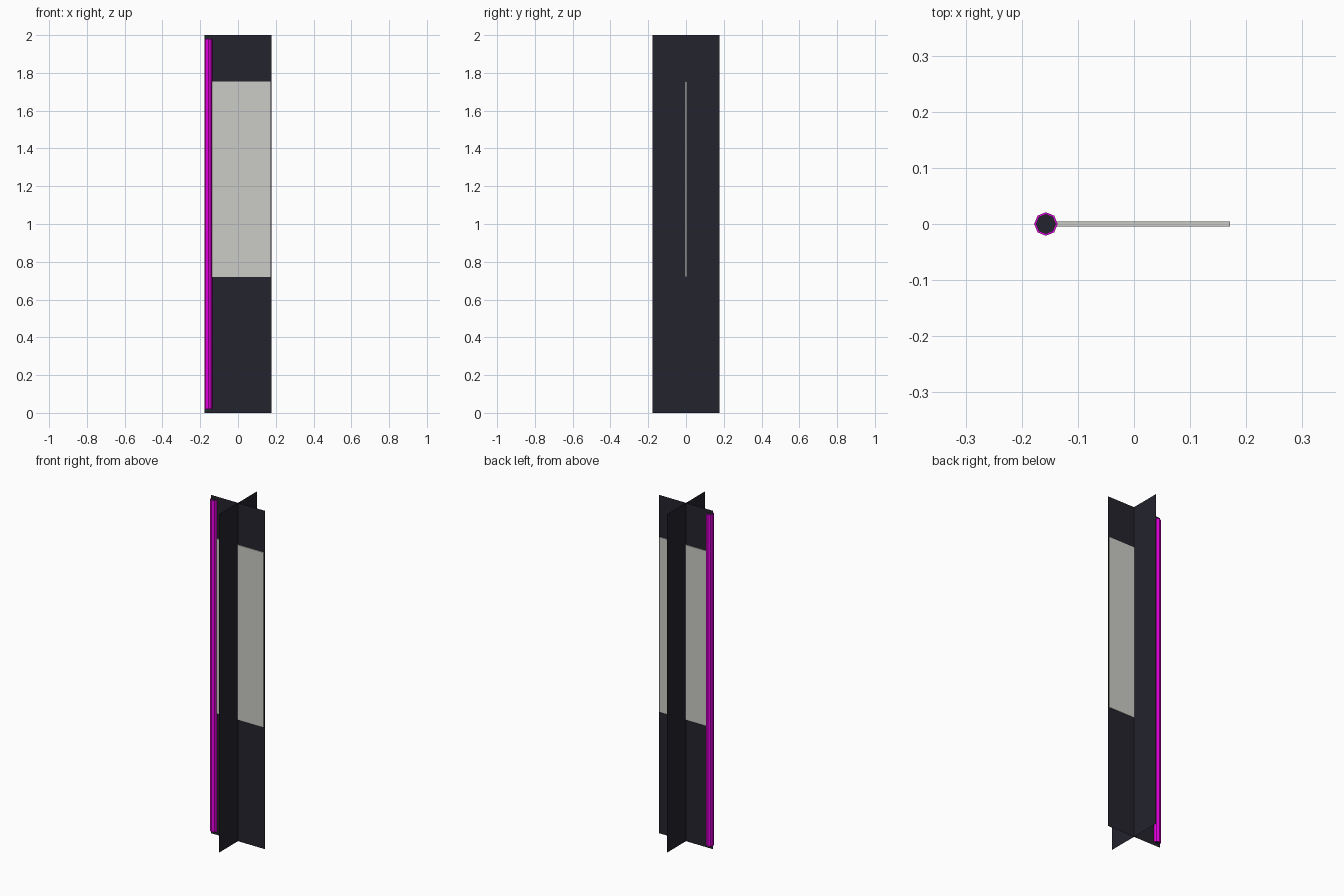
import bpy, bmesh, math
from mathutils import Matrix

if "Cube" in bpy.data.objects:
    bpy.data.objects.remove(bpy.data.objects["Cube"])


def material(name, rgb):
    m = bpy.data.materials.new(name)
    m.diffuse_color = (*rgb, 1)
    m.use_nodes = True
    m.node_tree.nodes["Principled BSDF"].inputs["Base Color"].default_value = m.diffuse_color
    return m


dark = material("dark slate", (0.017, 0.017, 0.026))
grey = material("light grey", (0.60, 0.60, 0.57))
magenta = material("magenta", (0.80, 0.0, 0.76))


def add_object(name, bm, *mats):
    me = bpy.data.meshes.new(name)
    bm.to_mesh(me)
    bm.free()
    for m in mats:
        me.materials.append(m)
    ob = bpy.data.objects.new(name, me)
    bpy.context.collection.objects.link(ob)
    return ob


# Two crossed upright cards
def card(name, angle):
    bm = bmesh.new()
    vs = [bm.verts.new((x, 0, z)) for x, z in
          ((-0.178, 0), (0.178, 0), (0.178, 2), (-0.178, 2))]
    bm.faces.new(vs)
    bmesh.ops.rotate(bm, verts=bm.verts, matrix=Matrix.Rotation(angle, 3, 'Z'))
    add_object(name, bm, dark)


card("card_wide", 0)
card("card_deep", math.pi / 2)

# Thin grey panel beside the pole
bm = bmesh.new()
bmesh.ops.create_cube(bm, size=1)
bmesh.ops.scale(bm, verts=bm.verts, vec=(0.327, 0.009, 1.033))
bmesh.ops.translate(bm, verts=bm.verts, vec=(0.0075, 0, 1.237))
add_object("flag_panel", bm, grey)

# Octagonal pole with dark inset end caps
bm = bmesh.new()
bmesh.ops.create_cone(bm, cap_ends=True, segments=8,
                      radius1=0.021, radius2=0.021, depth=1.96)
bmesh.ops.rotate(bm, verts=bm.verts, matrix=Matrix.Rotation(math.pi / 2, 3, 'Z'))
caps = [f for f in bm.faces if abs(f.normal.z) > 0.9]
bmesh.ops.inset_individual(bm, faces=caps, thickness=0.003)
for f in bm.faces:
    if abs(f.normal.z) > 0.9 and len(f.verts) == 8:
        f.material_index = 1
bmesh.ops.translate(bm, verts=bm.verts, vec=(-0.157, 0, 1.0))
add_object("pole", bm, magenta, dark)
